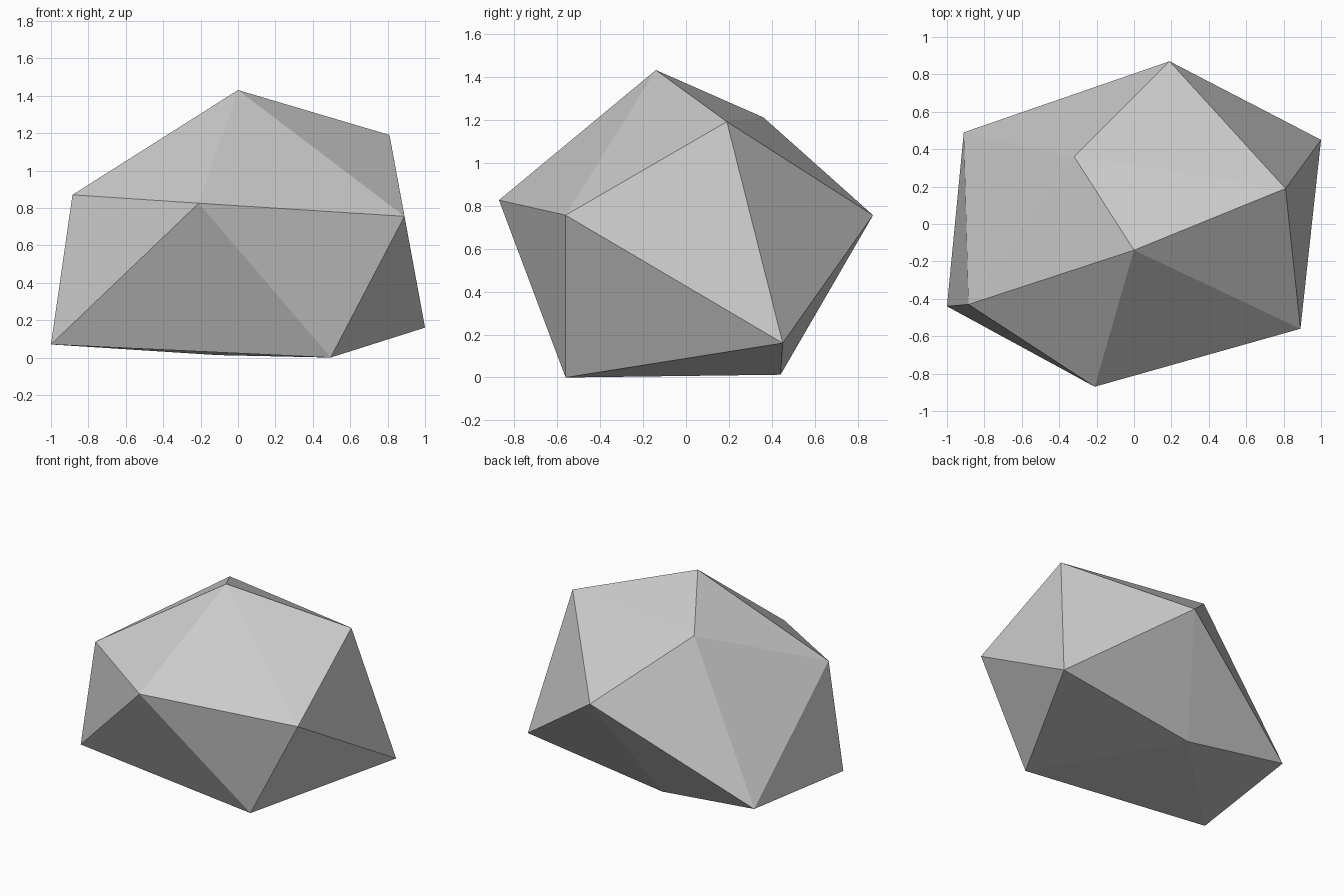
import bpy
import bmesh

cube = bpy.data.objects.get("Cube")
if cube:
    bpy.data.objects.remove(cube, do_unlink=True)

# Plain stone grey
stone = bpy.data.materials.new("stone_grey")
stone.use_nodes = True
grey = (0.6, 0.6, 0.6, 1.0)
stone.diffuse_color = grey
stone.node_tree.nodes["Principled BSDF"].inputs["Base Color"].default_value = grey

# Rock as an irregular twenty-sided solid: peak, two staggered rings, foot
peak = (0, -0.14, 1.43)
upper_ring = [(-0.32, 0.36, 1.21), (0.81, 0.19, 1.19), (0.89, -0.56, 0.755),
              (-0.21, -0.87, 0.825), (-0.885, -0.43, 0.87)]
lower_ring = [(0.19, 0.87, 0.755), (1.0, 0.45, 0.16), (0.495, -0.56, 0.0),
              (-1.0, -0.44, 0.07), (-0.91, 0.49, 0.115)]
foot = (-0.11, 0.44, 0.013)

bm = bmesh.new()
top = bm.verts.new(peak)
bottom = bm.verts.new(foot)
upper = [bm.verts.new(p) for p in upper_ring]
lower = [bm.verts.new(p) for p in lower_ring]

# Cap fans and the zigzag band between the rings
count = len(upper)
for i in range(count):
    j = (i + 1) % count
    bm.faces.new((top, upper[i], upper[j]))
    bm.faces.new((upper[i], lower[i], upper[j]))
    bm.faces.new((upper[j], lower[i], lower[j]))
    bm.faces.new((bottom, lower[j], lower[i]))
bmesh.ops.recalc_face_normals(bm, faces=bm.faces[:])

mesh = bpy.data.meshes.new("rock")
bm.to_mesh(mesh)
bm.free()
mesh.materials.append(stone)
rock = bpy.data.objects.new("rock", mesh)
bpy.context.collection.objects.link(rock)
